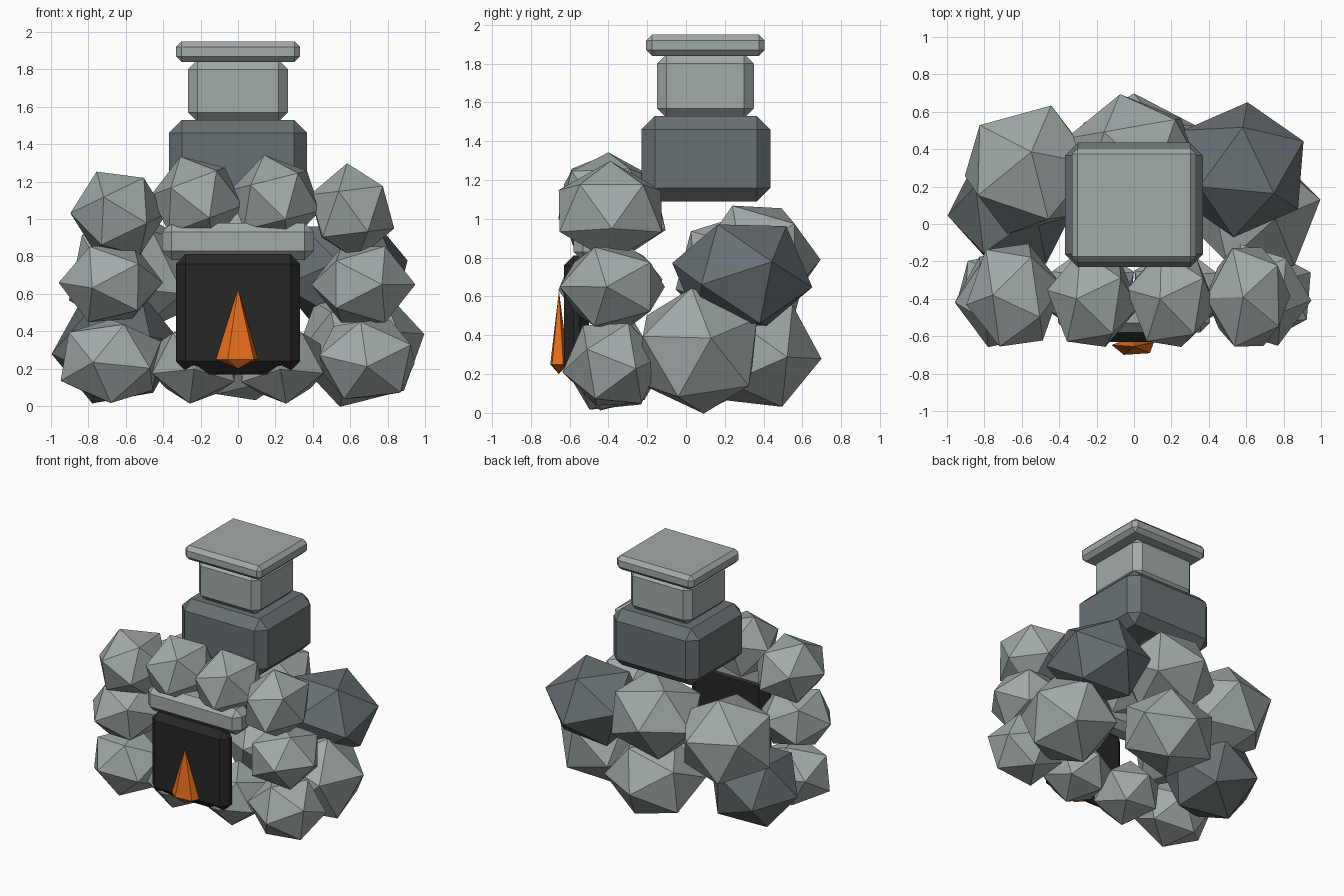
import bpy, bmesh, math
from mathutils import Vector, Matrix

cube = bpy.data.objects.get("Cube")
if cube:
    bpy.data.objects.remove(cube, do_unlink=True)


def material(name, rgb):
    mat = bpy.data.materials.new(name)
    mat.use_nodes = True
    color = (*rgb, 1)
    mat.diffuse_color = color
    shader = next(n for n in mat.node_tree.nodes if n.type == 'BSDF_PRINCIPLED')
    shader.inputs["Base Color"].default_value = color
    shader.inputs["Roughness"].default_value = 0.9
    return mat


LIGHT = material("light stone", (0.355, 0.405, 0.395))
DARK = material("dark stone", (0.14, 0.165, 0.175))
SOOT = material("soot black", (0.02, 0.02, 0.02))
FIRE = material("flame orange", (0.8, 0.155, 0.01))


def finish(bm, name, mat):
    bmesh.ops.recalc_face_normals(bm, faces=bm.faces)
    mesh = bpy.data.meshes.new(name)
    bm.to_mesh(mesh)
    bm.free()
    mesh.materials.append(mat)
    obj = bpy.data.objects.new(name, mesh)
    bpy.context.collection.objects.link(obj)
    return obj


def block(name, half_x, y, z, bevel, mat):
    """Chamfered block, centred on x, spanning the given y and z ranges."""
    bm = bmesh.new()
    bmesh.ops.create_cube(bm, size=1)
    for v in bm.verts:
        v.co = (v.co.x * 2 * half_x,
                y[0] + (v.co.y + 0.5) * (y[1] - y[0]),
                z[0] + (v.co.z + 0.5) * (z[1] - z[0]))
    bmesh.ops.bevel(bm, geom=bm.edges[:], offset=bevel, segments=1,
                    affect='EDGES', clamp_overlap=True)
    return finish(bm, name, mat)


def frame(a, b):
    """Axes whose first points along a, with b in the plane of the first two."""
    a = Vector(a).normalized()
    c = a.cross(Vector(b)).normalized()
    return Matrix((a, c.cross(a), c)).transposed()


def rock(name, centre, radii, pole, near, mat=LIGHT):
    """Squashed twenty-sided rock, one corner along pole and the next towards near."""
    bm = bmesh.new()
    bmesh.ops.create_icosphere(bm, subdivisions=1, radius=1)
    top = max(bm.verts, key=lambda v: v.co.z)
    side = top.link_edges[0].other_vert(top)
    turn = frame(pole, near) @ frame(top.co, side.co).transposed()
    squash = Matrix.Diagonal((*radii, 1))
    bm.transform(Matrix.Translation(centre) @ squash @ turn.to_4x4())
    return finish(bm, name, mat)


# Chimney
block("chimney_base", 0.37, (-0.23, 0.435), (1.09, 1.53), 0.07, DARK)
block("chimney_stack", 0.267, (-0.15, 0.35), (1.52, 1.85), 0.05, LIGHT)
block("chimney_cap", 0.332, (-0.205, 0.405), (1.84, 1.95), 0.03, LIGHT)

# Mantel and firebox
block("mantel", 0.405, (-0.58, -0.39), (0.78, 0.98), 0.05, LIGHT)
block("firebox", 0.332, (-0.63, -0.5), (0.19, 0.81), 0.05, SOOT)
block("firebox_hearth", 0.22, (-0.6, -0.505), (0.17, 0.7), 0.04, SOOT)

# Flame: squashed five-sided spike with a shallow point underneath
bm = bmesh.new()
tip = bm.verts.new((0, -0.655, 0.63))
foot = bm.verts.new((0, -0.655, 0.2))
ring = [bm.verts.new((0.12 * math.cos(a), -0.655 + 0.05 * math.sin(a), 0.25))
        for a in (math.tau * i / 5 - math.pi / 4 for i in range(5))]
for i in range(5):
    bm.faces.new((ring[i - 1], ring[i], tip))
    bm.faces.new((ring[i], ring[i - 1], foot))
finish(bm, "flame", FIRE)

# Front wall: three courses of small rocks
front_rocks = [
    ("top_outer_right", (-0.64, -0.38, 1.03), (0.26, 0.31, 0.25), (-0.4, 0, 0.8), (0.7, -0.4, 0.5)),
    ("top_inner_right", (-0.22, -0.4, 1.1), (0.25, 0.29, 0.25), (-0.3, 0, 0.8), (0.6, -0.7, 0.3)),
    ("top_inner_left", (0.2, -0.4, 1.1), (0.25, 0.29, 0.25), (-0.2, 0, 0.8), (0.6, -0.7, 0.3)),
    ("top_outer_left", (0.61, -0.39, 1.04), (0.24, 0.31, 0.26), (-0.1, 0, 0.9), (0.7, -0.5, 0.3)),
    ("middle_right", (-0.68, -0.39, 0.66), (0.28, 0.29, 0.24), (-1, -0.1, 0), (-0.6, -0.4, 0.7)),
    ("middle_left", (0.67, -0.38, 0.65), (0.28, 0.29, 0.24), (1, -0.1, 0), (0.4, -0.3, 0.8)),
    ("bottom_outer_right", (-0.68, -0.38, 0.24), (0.3, 0.26, 0.25), (0, -0.4, -0.8), (-0.9, -0.1, -0.3)),
    ("bottom_inner_right", (-0.23, -0.36, 0.23), (0.26, 0.26, 0.23), (-0.1, -0.3, -0.9), (-0.8, -0.3, 0)),
    ("bottom_inner_left", (0.23, -0.36, 0.23), (0.26, 0.26, 0.23), (0.1, -0.3, -0.9), (0.8, -0.3, 0.1)),
    ("bottom_outer_left", (0.69, -0.38, 0.25), (0.29, 0.26, 0.25), (-0.4, -0.3, -0.8), (0.7, -0.3, -0.6)),
]
for name, *shape in front_rocks:
    rock("front_rock_" + name, *shape)

# Back heap: two courses of large rocks
back_rocks = [
    ("upper_left", (0.57, 0.29, 0.71), (0.38, 0.37, 0.32), (0.1, 1, -0.2), (0.9, 0.5, 0.2), DARK),
    ("upper_middle", (0, 0.37, 0.79), (0.38, 0.33, 0.32), (-0.2, 1, 0), (0.6, 0.6, 0.6), LIGHT),
    ("upper_right", (-0.56, 0.29, 0.71), (0.38, 0.37, 0.35), (0.3, 0.9, 0.2), (-0.7, 0.6, 0.3), LIGHT),
    ("lower_left", (0.65, 0.06, 0.32), (0.36, 0.36, 0.34), (1, 0.2, 0.2), (0.2, -0.1, 0.9), LIGHT),
    ("lower_middle", (0, 0.38, 0.31), (0.38, 0.32, 0.31), (0, 1, -0.1), (0.3, 0.4, 0.8), LIGHT),
    ("lower_right", (-0.65, 0.08, 0.31), (0.35, 0.35, 0.32), (-1, -0.1, -0.1), (-0.3, 0.4, 0.8), DARK),
]
for name, *shape in back_rocks:
    rock("back_rock_" + name, *shape)
